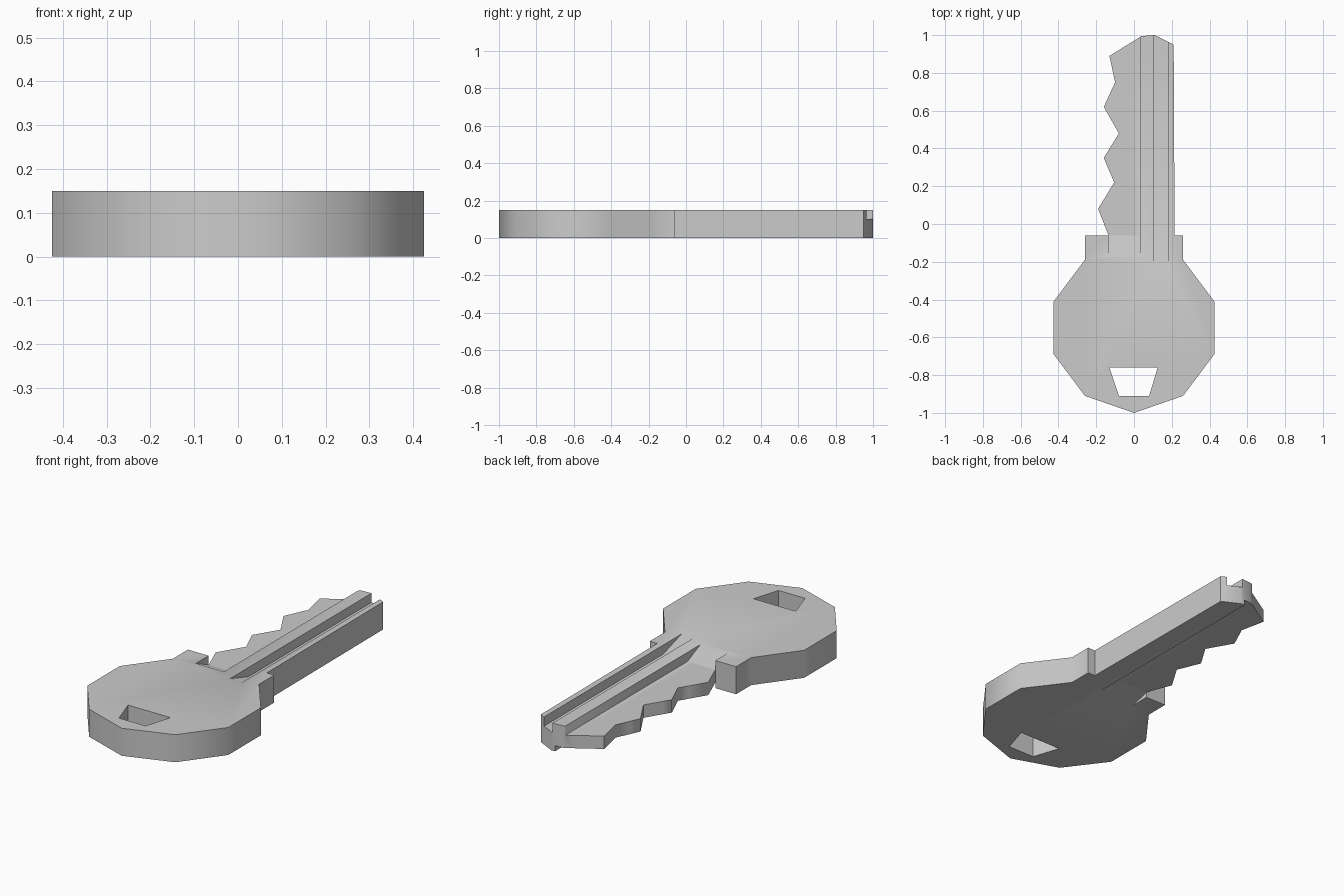
import bpy, bmesh, math
from mathutils import Vector

if "Cube" in bpy.data.objects:
    bpy.data.objects.remove(bpy.data.objects["Cube"])

T = 0.15  # key thickness


def prism(name, points, direction):
    """Closed solid: a flat polygon swept along a direction."""
    bm = bmesh.new()
    face = bm.faces.new([bm.verts.new(p) for p in points])
    new = bmesh.ops.extrude_face_region(bm, geom=[face])["geom"]
    bmesh.ops.translate(bm, vec=Vector(direction),
                        verts=[v for v in new if isinstance(v, bmesh.types.BMVert)])
    bmesh.ops.recalc_face_normals(bm, faces=bm.faces)
    me = bpy.data.meshes.new(name)
    bm.to_mesh(me)
    bm.free()
    ob = bpy.data.objects.new(name, me)
    bpy.context.collection.objects.link(ob)
    return ob


def channel(name, x0, x1, y0, y1, depth_z, side):
    """Slot along the blade whose near end ramps out to the face."""
    face_z, out_z = (T, T + 0.1) if side > 0 else (0.0, -0.1)
    yz = [(y0, out_z), (y0, face_z), (y1, depth_z), (1.1, depth_z), (1.1, out_z)]
    return prism(name, [(x0, y, z) for y, z in yz], (x1 - x0, 0, 0))


# Outline of bow, shoulders and toothed blade
bow = [(0.26, -0.91), (0.425, -0.69), (0.425, -0.41), (0.26, -0.19), (0.26, -0.06)]
blade = [(0.215, -0.06), (0.21, 0.95), (0.11, 1.0), (0.04, 0.995), (-0.13, 0.89)]
teeth = [(-0.10, 0.75), (-0.16, 0.62), (-0.08, 0.48), (-0.16, 0.35),
         (-0.105, 0.22), (-0.19, 0.08), (-0.135, -0.06)]
outline = [(0, -1)] + bow + blade + teeth + [(-x, y) for x, y in reversed(bow)]
key = prism("key", [(x, y, 0) for x, y in outline], (0, 0, T))

# Ring hole, top groove, and the thinned toothed side on both faces
hole = [(-0.13, -0.76), (0.125, -0.76), (0.08, -0.91), (-0.08, -0.91)]
cutters = [
    prism("ring_hole_cutter", [(x, y, -0.1) for x, y in hole], (0, 0, 0.4)),
    channel("groove_cutter", 0.105, 0.18, -0.22, -0.06, 0.10, 1),
    channel("top_step_cutter", -0.135, 0.033, -0.17, -0.06, 0.10, 1),
    channel("top_teeth_cutter", -0.30, 0.0, -0.0598, -0.0595, 0.10, 1),
    channel("bottom_step_cutter", -0.135, 0.09, -0.17, -0.06, 0.03, -1),
    channel("bottom_teeth_cutter", -0.30, 0.0, -0.0598, -0.0595, 0.03, -1),
]

bpy.context.view_layer.objects.active = key
for cutter in cutters:
    mod = key.modifiers.new(cutter.name, "BOOLEAN")
    mod.operation = "DIFFERENCE"
    mod.solver = "EXACT"
    mod.object = cutter
    bpy.ops.object.modifier_apply(modifier=mod.name)
    bpy.data.objects.remove(cutter, do_unlink=True)

# Soft shading around the bow, crisp grooves
bpy.ops.object.select_all(action="DESELECT")
key.select_set(True)
bpy.ops.object.shade_smooth_by_angle(angle=math.radians(60))
